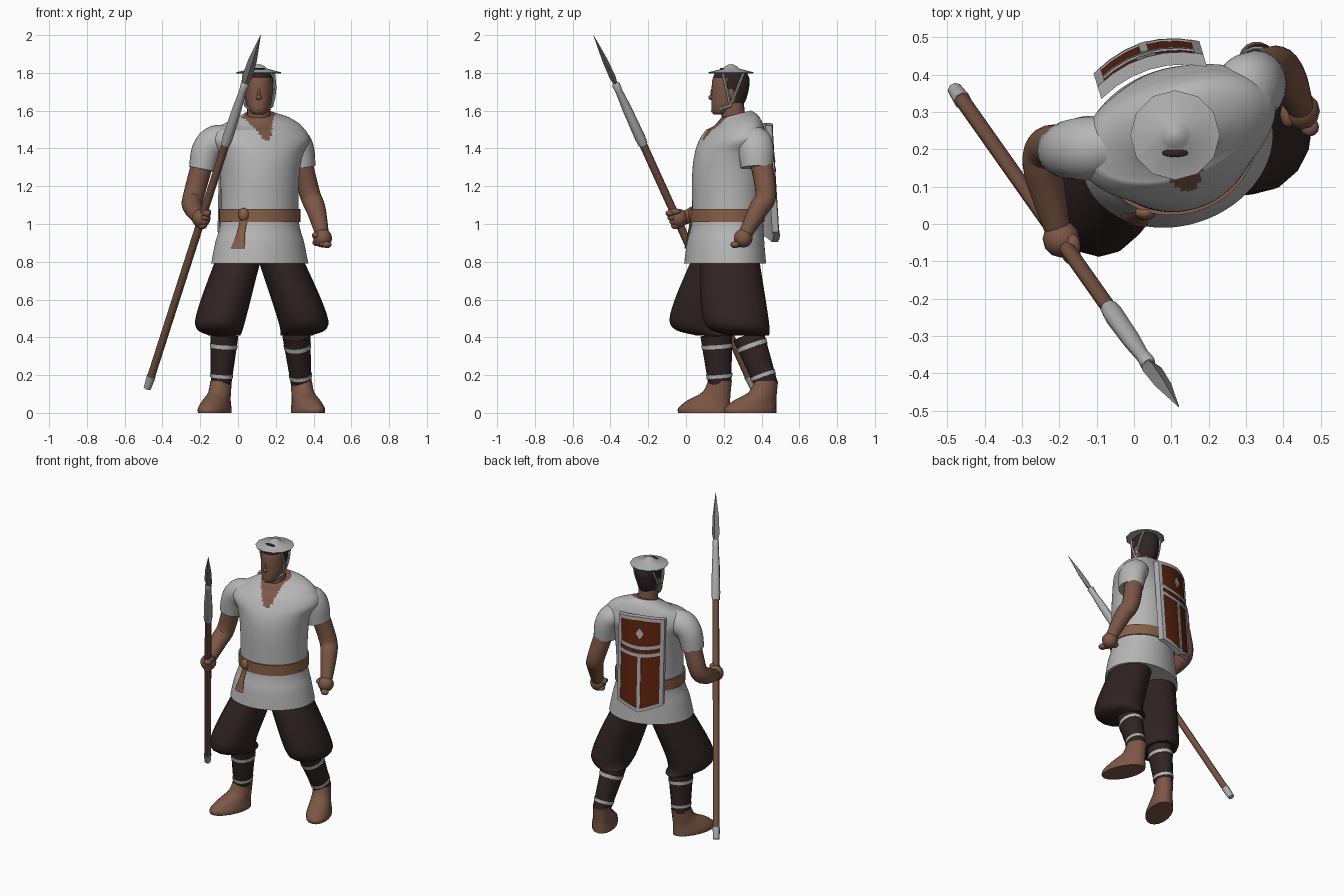
import bpy, bmesh, math
from mathutils import Vector, Matrix

if "Cube" in bpy.data.objects:
    bpy.data.objects.remove(bpy.data.objects["Cube"])


def material(name, r, g, b):
    m = bpy.data.materials.new(name)
    m.diffuse_color = (r, g, b, 1)
    m.use_nodes = True
    m.node_tree.nodes["Principled BSDF"].inputs["Base Color"].default_value = m.diffuse_color
    return m


CLOTH = material("white cloth", .47, .47, .47)
SKIN = material("skin", .2, .095, .06)
DARK = material("dark brown", .03, .017, .017)
SASH = material("sash tan", .24, .115, .065)
WOOD = material("wood", .17, .08, .05)
PALE = material("pale metal", .42, .42, .42)
STEEL = material("blade steel", .2, .2, .2)
RED = material("shield red", .11, .016, .004)
X, YAX, Z = Vector((1, 0, 0)), Vector((0, 1, 0)), Vector((0, 0, 1))


def finish(name, bm, mats, angle=45, rule=None):
    bmesh.ops.recalc_face_normals(bm, faces=bm.faces[:])
    if rule:
        for f in bm.faces:
            f.material_index = rule(f.calc_center_median())
    me = bpy.data.meshes.new(name)
    bm.to_mesh(me)
    bm.free()
    for m in mats:
        me.materials.append(m)
    ob = bpy.data.objects.new(name, me)
    bpy.context.collection.objects.link(ob)
    bpy.ops.object.select_all(action='DESELECT')
    bpy.context.view_layer.objects.active = ob
    ob.select_set(True)
    bpy.ops.object.shade_smooth_by_angle(angle=math.radians(angle))


def smooth_path(pts, sub):
    """Catmull-Rom through points that carry position and radius."""
    out, P = [], [pts[0], *pts, pts[-1]]
    for i in range(1, len(P) - 2):
        for k in range(sub):
            t = k / sub
            out.append([b + ((c - a) * t + (2 * a - 5 * b + 4 * c - d) * t * t
                             + (3 * b - a - 3 * c + d) * t ** 3) / 2
                        for a, b, c, d in zip(*P[i - 1:i + 3])])
    return out + [list(pts[-1])]


def tube(name, pts, *mats, n=20, yaw=0, ref=None, aspect=1, sub=5, angle=45, rule=None, shape=None):
    """Loft of (x, y, z, radius[, radius2]); level rings turned by yaw, or square to the path if ref is given."""
    pts = smooth_path(pts, sub)
    pos = [Vector(p[:3]) for p in pts]
    bm, rings = bmesh.new(), []
    for i, p in enumerate(pts):
        u, v = Matrix.Rotation(yaw, 3, 'Z') @ X, Matrix.Rotation(yaw, 3, 'Z') @ YAX
        if ref:
            t = (pos[min(i + 1, len(pos) - 1)] - pos[max(i - 1, 0)]).normalized()
            u = (ref - t * ref.dot(t)).normalized()
            v = t.cross(u)
        r2 = p[4] if len(p) > 4 else p[3] * aspect
        ring = []
        for k in range(n):
            a = math.tau * k / n
            co = pos[i] + u * p[3] * math.cos(a) + v * r2 * math.sin(a)
            ring.append(bm.verts.new(shape(co) if shape else co))
        rings.append(ring)
    for A, B in zip(rings, rings[1:]):
        for k in range(n):
            bm.faces.new((A[k], A[k - 1], B[k - 1], B[k]))
    bm.faces.new(rings[0])
    bm.faces.new(rings[-1])
    finish(name, bm, mats, angle, rule)


def blobs(name, items, mat):
    """Ellipsoids (centre, scale) joined in one object."""
    bm = bmesh.new()
    for c, s in items:
        bmesh.ops.create_uvsphere(bm, u_segments=12, v_segments=8, radius=1,
                                  matrix=Matrix.Translation(c) @ Matrix.Diagonal((*s, 1)))
    finish(name, bm, [mat], 60)


# Tunic, turned 20 degrees, with a V neck opening and a collar raised at the back
TURN = math.radians(20)
CX = .115


def neck_rule(c):
    d = Matrix.Rotation(-TURN, 3, 'Z') @ (c - Vector((CX - .025, .26, 1.44)))
    return int(d.y < 0 and d.z > 0 and abs(d.x) < .015 + d.z * .5)


def collar(co):
    return co + Z * (co.y - .26) * max(0, min(.25, (co.z - 1.5) * 5))


body = [(.79, .207, .263, .21), (.9, .21, .24, .2), (1.02, .22, .21, .186), (1.25, .225, .212, .19),
        (1.37, .235, .235, .183), (1.45, .25, .275, .16), (1.52, .265, .225, .125), (1.58, .265, .085, .08)]
tube("tunic", [(CX, y, z, a, b) for z, y, a, b in body], CLOTH, SKIN, n=112, yaw=TURN, sub=10,
     rule=neck_rule, shape=collar)
tube("left_sleeve", [(-.02, .22, 1.46, .06), (-.11, .205, 1.44, .085), (-.165, .2, 1.39, .08),
                     (-.19, .197, 1.29, .07)], CLOTH, ref=YAX)
tube("right_sleeve", [(.24, .33, 1.46, .07), (.295, .355, 1.44, .095), (.325, .37, 1.39, .095),
                      (.34, .375, 1.3, .085)], CLOTH, ref=YAX, aspect=.83)

# Sash with knot and hanging end
tube("sash", [(CX, .22, z, .218) for z in (1.01, 1.08)], SASH, n=40, yaw=TURN, aspect=.89, sub=2)
blobs("sash_knot", [((.03, .03, 1.05), (.028, .02, .035))], SASH)
tube("sash_end", [(.035, .034, 1.04, .02), (.015, .02, .95, .024), (0, .01, .87, .04)], SASH,
     n=10, yaw=-TURN, aspect=.35)

# Bare arms
tube("left_arm", [(-.175, .205, 1.37, .058), (-.232, .205, 1.16, .056), (-.242, .14, 1.095, .053),
                  (-.205, -.015, 1.03, .035)], SKIN, ref=X)
tube("right_arm", [(.325, .39, 1.37, .059), (.38, .423, 1.16, .055), (.412, .385, 1.08, .052),
                   (.447, .31, .94, .035)], SKIN, ref=X)


def fist(name, c, axis, out, thumb):
    c, axis, out = Vector(c), Vector(axis).normalized(), Vector(out).normalized()
    items = [(c, (.05, .05, .05)), (c + Vector(thumb), (.022, .034, .018))]
    items += [(c + axis * (i - 1.5) * .025 + out * .034, (.025, .025, .018)) for i in range(4)]
    blobs(name, items, SKIN)


fist("left_hand", (-.195, -.04, 1.03), (.3, -.4, .9), (.5, -.85, -.2), (.03, -.02, .035))
fist("right_hand", (.448, .303, .925), (.5, -.5, -.1), (-.1, -.5, -.85), (-.035, -.01, .015))

# Legs: baggy trouser, wrapped shin with pale bands, bare foot
foot_rings = [(.17, 0, .055, .065), (.11, .02, .058, .078), (.065, .065, .066, .12),
              (.025, .09, .076, .145), (0, .09, .076, .145)]       # height, forward, half width, half length


def leg(side, hip, bulge, knee, ankle, toe):
    tube(side + "_trouser_leg", [(*hip, .118), (*bulge, .133), (*knee, .085)], DARK, n=16, aspect=1.3, sub=8)
    knee, ankle = Vector(knee), Vector(ankle)

    def shin(name, t0, t1, mat, grow):
        tube(name, [(*knee.lerp(ankle, t), .074 - .02 * t + grow) for t in (t0, t1)], mat,
             n=18, aspect=1.15, sub=2, ref=X)

    shin(side + "_shin_wrap", 0, 1, DARK, 0)
    shin(side + "_upper_band", .18, .26, CLOTH, .003)
    shin(side + "_lower_band", .79, .86, CLOTH, .003)
    way = Matrix.Rotation(toe, 3, 'Z') @ -YAX
    tube(side + "_foot", [(ankle.x + way.x * f, ankle.y + way.y * f, z, a, b) for z, f, a, b in foot_rings],
         SKIN, n=18, yaw=toe, sub=4)


leg("left", (.01, .195, .84), (-.094, .085, .49), (-.072, .16, .41), (-.09, .18, .15), -.38)
leg("right", (.215, .23, .84), (.345, .265, .49), (.309, .33, .41), (.335, .425, .15), .4)

# Neck and head; hair coloured by position
HX, HY = .11, .238
tube("neck", [(HX, .26, 1.46, .066), (HX, .245, 1.65, .06)], SKIN)


def hair_rule(c):
    back = .255 if c.z < 1.69 else .225
    return int((c.y > back and c.z > 1.61) or c.z > 1.775)


skull = [(1.58, .18, .025), (1.595, .193, .043), (1.63, .217, .063), (1.68, .23, .072), (1.76, HY, .075), (1.81, HY, .06)]
tube("head", [(HX, y, z, r) for z, y, r in skull], SKIN, DARK, n=32, aspect=1.32, rule=hair_rule)
blobs("nose", [((HX, .135, 1.67), (.015, .017, .014)), ((HX, .14, 1.69), (.009, .011, .03))], SKIN)
blobs("ears", [((HX + s * .073, HY, 1.69), (.01, .02, .03)) for s in (-1, 1)], SKIN)

# Shallow twelve-sided hat with chin straps
brim = [(.07, 1.803), (.116, 1.797), (.12, 1.803), (.045, 1.822), (.033, 1.833), (.016, 1.843), (.002, 1.846)]
tube("hat", [(HX, HY, z, r) for r, z in brim], PALE, n=12, sub=1, angle=35)
blobs("hair_tuft", [((HX, .19, 1.821), (.036, .011, .006))], DARK)
for s, side in ((-1, "left"), (1, "right")):
    joint = (HX + s * .07, .235, 1.625)
    ends = {"front_strap": (HX + s * .078, .195, 1.8), "rear_strap": (HX + s * .068, .305, 1.8),
            "chin_strap": (HX, .137, 1.598)}
    for part, end in ends.items():
        chord = (Vector(end) + Vector(joint)) / 2 + X * s * .011   # bow out around the face
        tube(f"{side}_{part}", [(*p, .008) for p in (joint, chord, end)], PALE, n=6, ref=Vector((1, .1, .5)))

# Spear: parts placed along one straight line by fraction of its length
BUTT, TIP = Vector((-.48, .36, .13)), Vector((.12, -.49, 2))


def spear(part, mat, *stations, n=8, aspect=1):
    tube("spear_" + part, [(*BUTT.lerp(TIP, t), r) for t, r in stations], mat, n=n, ref=X, sub=1, angle=50, aspect=aspect)


spear("butt", PALE, (0, .02), (.035, .024))
spear("shaft", WOOD, (.03, .021), (.7, .021))
spear("socket", PALE, (.69, .025), (.71, .028), (.79, .025), (.84, .019), (.86, .022), (.865, .014))
spear("blade", STEEL, (.855, .012), (.88, .027), (.93, .023), (1, .001), n=4, aspect=.62)

# Curved shield carried on the back
SU, SN = (Matrix.Rotation(math.radians(17), 3, 'Z') @ a for a in (X, YAX))
SV = (Z - SN * .065).normalized()
SC = Vector((.027, .467, 1.22))
W, T = .148, .022


def plate(part, u0, u1, low, high, w0, w1, mat, n=6):
    """Bent slab between two edge functions of u."""
    bm, cols = bmesh.new(), []
    for i in range(n + 1):
        u = u0 + (u1 - u0) * i / n
        cols.append([bm.verts.new(SC + SU * u + SV * v + SN * (w - 1.75 * u * u))
                     for v, w in ((low(u), w0), (low(u), w1), (high(u), w1), (high(u), w0))])
    for P, Q in zip(cols, cols[1:]):
        for k in range(4):
            bm.faces.new((P[k], P[k - 1], Q[k - 1], Q[k]))
    bm.faces.new(cols[0])
    bm.faces.new(cols[-1])
    finish("shield_" + part, bm, [mat], 30)


bottom = lambda u: -.315 + .35 * abs(u)
top = lambda u: .315 - .08 * abs(u)
mid = lambda u: .05 + u * u
BACK, BED = -.035, -.012
plate("body", -W, W, bottom, top, BACK, BED, PALE)
plate("red_face", -.14, .14, lambda u: bottom(u) + .01, lambda u: top(u) - .01, BED, -.006, RED)
plate("rim_top", -W, W, lambda u: top(u) - T, top, BACK, 0, PALE)
plate("rim_bottom", -W, W, bottom, lambda u: bottom(u) + T, BACK, 0, PALE)
for s, side in ((-1, "left"), (1, "right")):
    plate("rim_" + side, s * W, s * (W - T), bottom, top, BACK, 0, PALE, 1)
for v, part in ((0, "lower_bar"), (.05, "upper_bar")):
    plate(part, -.14, .14, lambda u: mid(u) + v, lambda u: mid(u) + v + .022, BED, 0, PALE)
plate("upright", -.011, .011, bottom, mid, BED, 0, PALE, 2)
plate("diamond", -.026, .026, lambda u: .168 + 1.4 * abs(u), lambda u: .242 - 1.4 * abs(u), BED, 0, PALE, 2)
